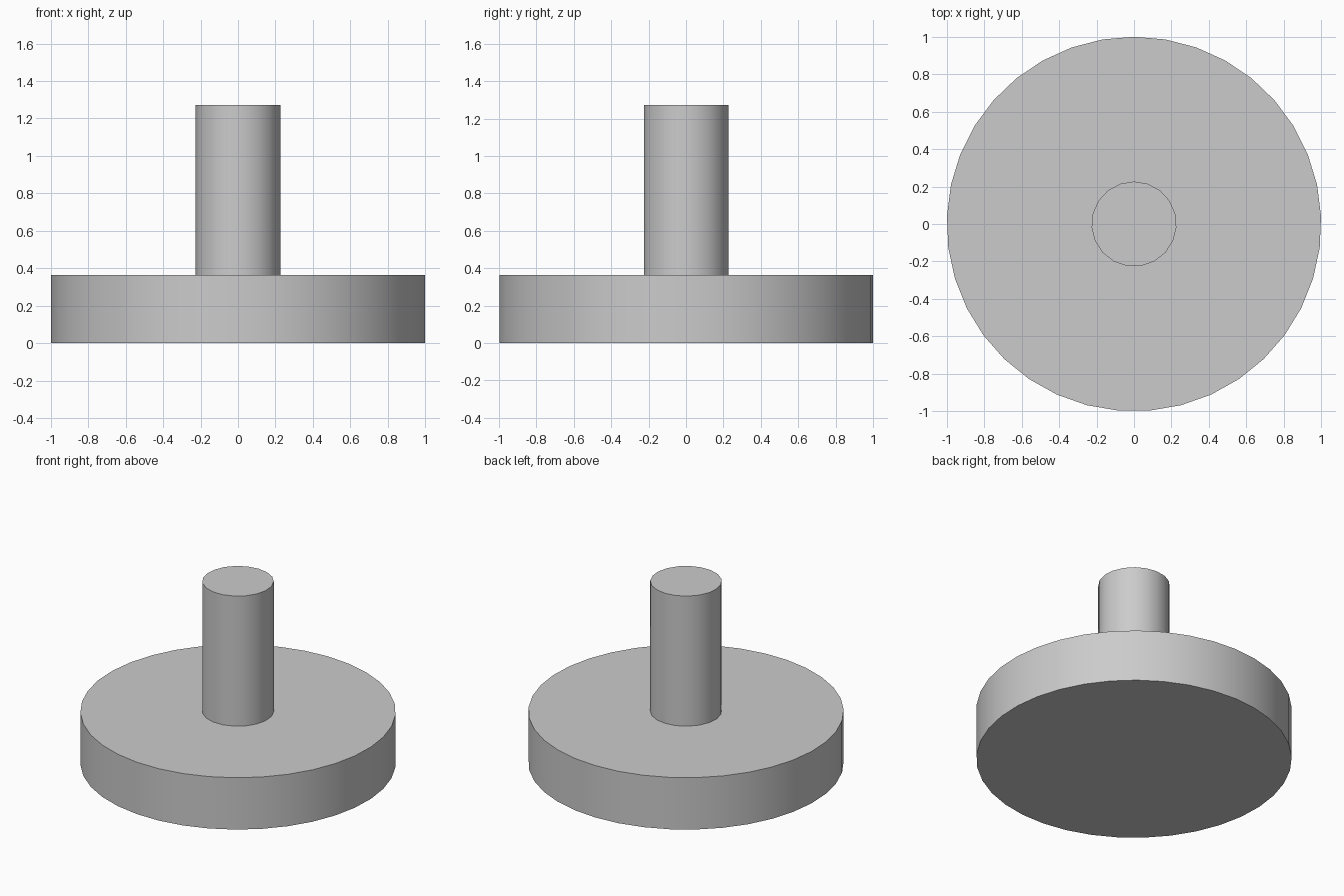
import bpy
import math

cube = bpy.data.objects.get("Cube")
if cube:
    bpy.data.objects.remove(cube, do_unlink=True)

# Single plain grey
grey = bpy.data.materials.new("grey")
grey.use_nodes = True
colour = (0.6, 0.6, 0.6, 1)
grey.diffuse_color = colour
grey.node_tree.nodes["Principled BSDF"].inputs["Base Color"].default_value = colour


def cylinder(name, sides, radius, bottom, top):
    """Upright cylinder with one corner on +y and smooth sides."""
    bpy.ops.mesh.primitive_cylinder_add(
        vertices=sides, radius=radius, depth=top - bottom,
        location=(0, 0, (bottom + top) / 2))
    part = bpy.context.object
    part.name = name
    part.data.materials.append(grey)
    bpy.ops.object.shade_smooth_by_angle(angle=math.radians(40))
    return part


# Wide disc and the stem standing on it
base_disc = cylinder("base_disc", 37, 1.0, 0.0, 0.363)
stem = cylinder("stem", 19, 0.227, 0.363, 1.273)
